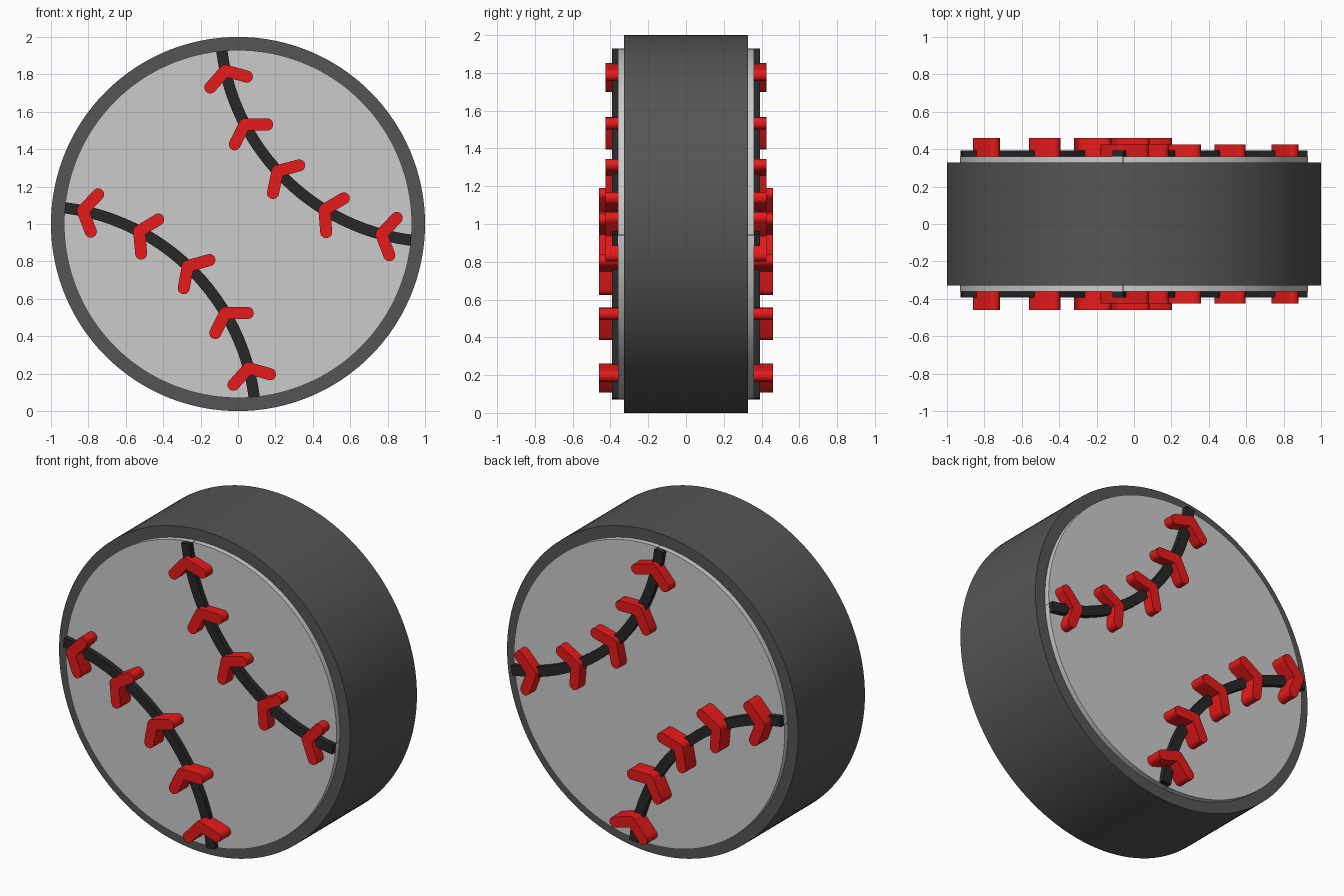
import bpy
import bmesh
from math import cos, sin, radians, pi

cube = bpy.data.objects.get("Cube")
if cube:
    bpy.data.objects.remove(cube, do_unlink=True)


def material(name, color):
    mat = bpy.data.materials.new(name)
    mat.use_nodes = True
    mat.diffuse_color = (*color, 1)
    mat.node_tree.nodes["Principled BSDF"].inputs["Base Color"].default_value = (*color, 1)
    return mat


DARK = material("dark_rubber", (0.09, 0.09, 0.09))
BLACK = material("black_seam", (0.02, 0.02, 0.02))
RED = material("red_stitch", (0.8, 0.01, 0.01))


def arc(center, radius, start, end, steps):
    """Points on an arc in the x-z plane, angles in degrees."""
    angles = [radians(start + (end - start) * i / steps) for i in range(steps + 1)]
    return [(center[0] + radius * cos(a), center[1] + radius * sin(a)) for a in angles]


def finish(name, bm, mat):
    bmesh.ops.recalc_face_normals(bm, faces=bm.faces)
    mesh = bpy.data.meshes.new(name)
    bm.to_mesh(mesh)
    bm.free()
    obj = bpy.data.objects.new(name, mesh)
    bpy.context.collection.objects.link(obj)
    obj.location.z = 1
    if mat:
        mesh.materials.append(mat)
    bpy.ops.object.select_all(action="DESELECT")
    obj.select_set(True)
    bpy.context.view_layer.objects.active = obj
    bpy.ops.object.shade_smooth_by_angle(angle=radians(30))
    return obj


def prism(name, outline, near, far, mat):
    """Extrude an x-z outline along y."""
    bm = bmesh.new()
    face = bm.faces.new([bm.verts.new((x, near, z)) for x, z in outline])
    extruded = bmesh.ops.extrude_face_region(bm, geom=[face], use_keep_orig=True)
    verts = [v for v in extruded["geom"] if isinstance(v, bmesh.types.BMVert)]
    bmesh.ops.translate(bm, verts=verts, vec=(0, far - near, 0))
    return finish(name, bm, mat)


def both_faces(obj):
    mod = obj.modifiers.new("back_copy", "MIRROR")
    mod.use_axis = (False, True, False)


# Outer band: a rectangular section spun around the y axis
bm = bmesh.new()
section = [bm.verts.new((r, y, 0)) for r, y in
           ((0.93, -0.328), (1, -0.328), (1, 0.328), (0.93, 0.328))]
edges = [bm.edges.new((section[i], section[(i + 1) % 4])) for i in range(4)]
bmesh.ops.spin(bm, geom=section + edges, cent=(0, 0, 0), axis=(0, 1, 0),
               angle=2 * pi, steps=128, use_merge=True)
bmesh.ops.remove_doubles(bm, verts=bm.verts, dist=0.0001)
finish("outer_band", bm, DARK)

# Inner disc, standing slightly proud of the band
prism("face_disc", arc((0, 0), 0.93, 0, 360, 128)[:-1], -0.361, 0.361, None)

SEAM_RADIUS = 1.169
HALF_SPREAD = 58
LEG = 0.12
STITCH_RADIUS = 0.032


def chevron(apex, heading):
    """Rounded V outline pointing along heading."""
    leg_a, leg_b = heading + 180 - HALF_SPREAD, heading + 180 + HALF_SPREAD

    def along(angle, dist):
        return apex[0] + dist * cos(radians(angle)), apex[1] + dist * sin(radians(angle))

    points = arc(apex, STITCH_RADIUS, leg_b + 90 - 360, leg_a - 90, 6)
    points += arc(along(leg_a, LEG), STITCH_RADIUS, leg_a - 90, leg_a + 90, 10)
    points.append(along(heading + 180, STITCH_RADIUS / sin(radians(HALF_SPREAD))))
    points += arc(along(leg_b, LEG), STITCH_RADIUS, leg_b - 90, leg_b + 90, 10)
    return points


def stitched_seam(side, offset, base, stitch_angles, turn, height):
    center = (offset, offset)
    # Curved seam strip
    outline = arc(center, SEAM_RADIUS + 0.03, base - 37.7, base + 37.7, 24)
    outline += arc(center, SEAM_RADIUS - 0.03, base + 37.7, base - 37.7, 24)
    both_faces(prism(side + "_seam", outline, -0.31, -0.393, BLACK))
    # Chevron stitches spaced along the seam
    for i, angle in enumerate(stitch_angles):
        apex = arc(center, SEAM_RADIUS, angle, angle, 1)[0]
        stitch = prism(f"{side}_stitch_{i + 1}", chevron(apex, angle + turn),
                       -0.31, -height, RED)
        both_faces(stitch)


stitched_seam("upper", 1.073, 225, (192.5, 207.5, 222.5, 238.5, 254.8), -86, 0.425)
stitched_seam("lower", -1.073, 45, [15 + 15.75 * i for i in range(5)], 91, 0.46)
